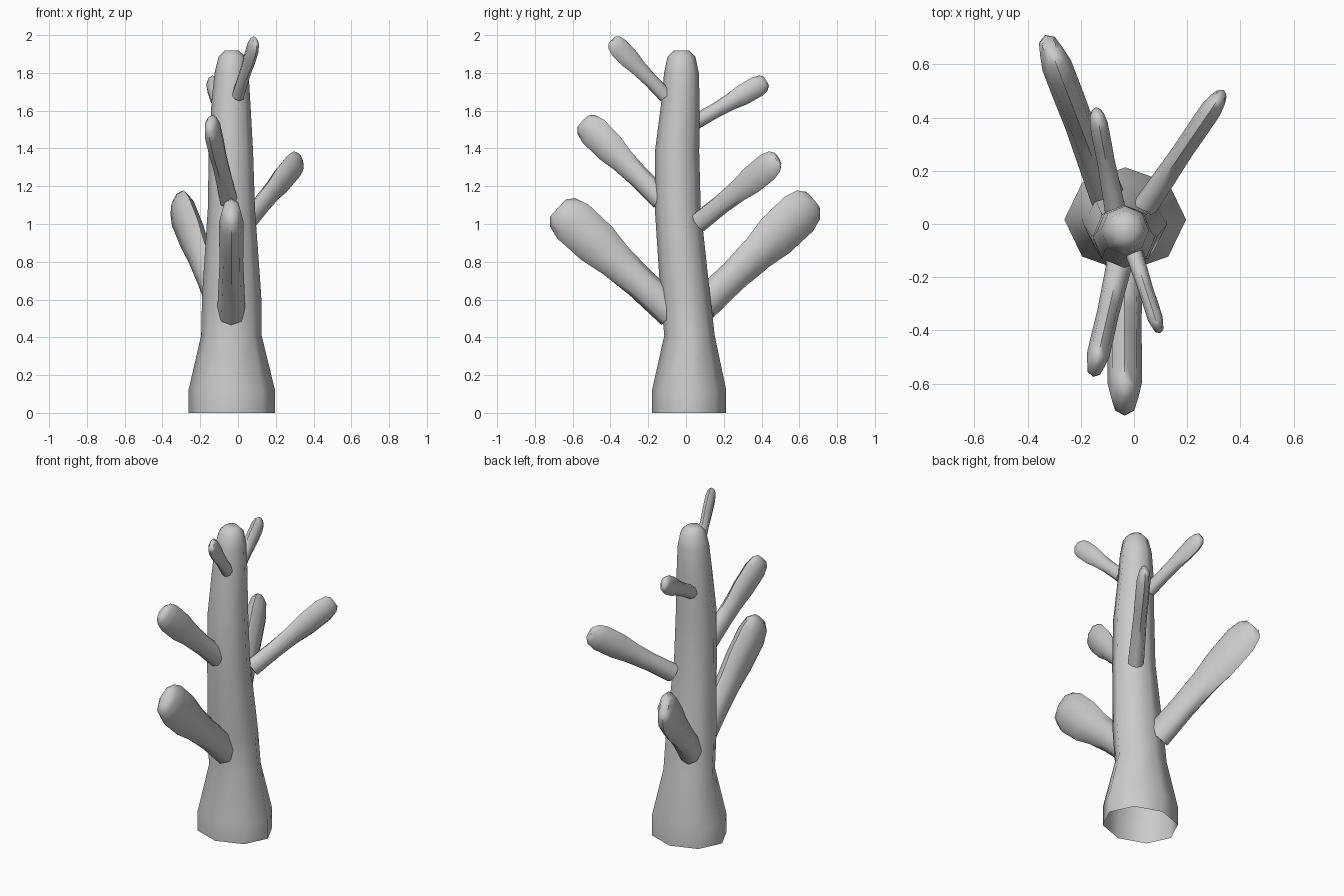
import bpy, bmesh, math
from mathutils import Vector

if "Cube" in bpy.data.objects:
    bpy.data.objects.remove(bpy.data.objects["Cube"])

SIDES = 8


def loft(name, rings, cap_start, angle=60):
    """Skin 8-sided elliptical rings: (centre, axis u, axis v)."""
    bm = bmesh.new()
    loops = []
    for c, u, v in rings:
        loops.append([bm.verts.new(c + u * math.cos(a) + v * math.sin(a))
                      for a in (2 * math.pi * i / SIDES for i in range(SIDES))])
    for a, b in zip(loops, loops[1:]):
        for i in range(SIDES):
            j = (i + 1) % SIDES
            bm.faces.new((a[i], a[j], b[j], b[i]))
    bm.faces.new(loops[-1])
    if cap_start:
        bm.faces.new(loops[0][::-1])
    bmesh.ops.recalc_face_normals(bm, faces=bm.faces)
    mesh = bpy.data.meshes.new(name)
    bm.to_mesh(mesh)
    bm.free()
    ob = bpy.data.objects.new(name, mesh)
    bpy.context.collection.objects.link(ob)
    bpy.context.view_layer.objects.active = ob
    ob.select_set(True)
    bpy.ops.object.shade_smooth_by_angle(angle=math.radians(angle))
    ob.select_set(False)
    return ob


# Trunk, open underneath: z, x min, x max, y min, y max
trunk = [
    (0.00, -0.262, 0.196, -0.18, 0.213),
    (0.12, -0.262, 0.196, -0.18, 0.213),
    (0.41, -0.195, 0.125, -0.115, 0.152),
    (0.62, -0.190, 0.123, -0.135, 0.128),
    (1.08, -0.160, 0.090, -0.165, 0.078),
    (1.38, -0.155, 0.080, -0.165, 0.070),
    (1.65, -0.140, 0.065, -0.130, 0.072),
    (1.80, -0.124, 0.056, -0.116, 0.068),
    (1.885, -0.103, 0.040, -0.098, 0.050),
    (1.918, -0.070, 0.005, -0.065, 0.018),
]
loft("trunk", [(Vector(((x0 + x1) / 2, (y0 + y1) / 2, z)),
                Vector(((x1 - x0) / 2, 0, 0)), Vector((0, (y1 - y0) / 2, 0)))
               for z, x0, x1, y0, y1 in trunk], False)

# Shared branch profile: position along the axis, height factor, width factor
profile = [(0, 0.72, 1.1), (0.28, 0.70, 1.0), (0.50, 0.80, 0.92),
           (0.66, 0.98, 0.95), (0.87, 1.0, 0.95), (0.96, 0.82, 0.75),
           (1.0, 0.50, 0.42)]


def branch(name, start, end, height, width):
    s, e = Vector(start), Vector(end)
    d = (e - s).normalized()
    side = d.cross(Vector((0, 0, 1))).normalized()
    up = side.cross(d)
    loft(name, [(s.lerp(e, t), side * width * w, up * height * h)
                for t, h, w in profile], True)


# Branches: base centre, tip centre, half height, half width
branch("lower_front_branch", (-0.035, -0.07, 0.53), (-0.035, -0.678, 1.085), 0.122, 0.068)
branch("lower_back_branch", (-0.095, 0.09, 0.57), (-0.32, 0.672, 1.125), 0.122, 0.060)
branch("middle_front_branch", (-0.05, -0.13, 1.13), (-0.147, -0.545, 1.545), 0.084, 0.045)
branch("middle_back_branch", (0.045, 0.07, 1.01), (0.327, 0.485, 1.345), 0.078, 0.042)
branch("upper_front_branch", (0.0, -0.11, 1.68), (0.092, -0.392, 1.972), 0.055, 0.030)
branch("upper_back_branch", (-0.07, 0.05, 1.54), (-0.142, 0.425, 1.755), 0.056, 0.036)
